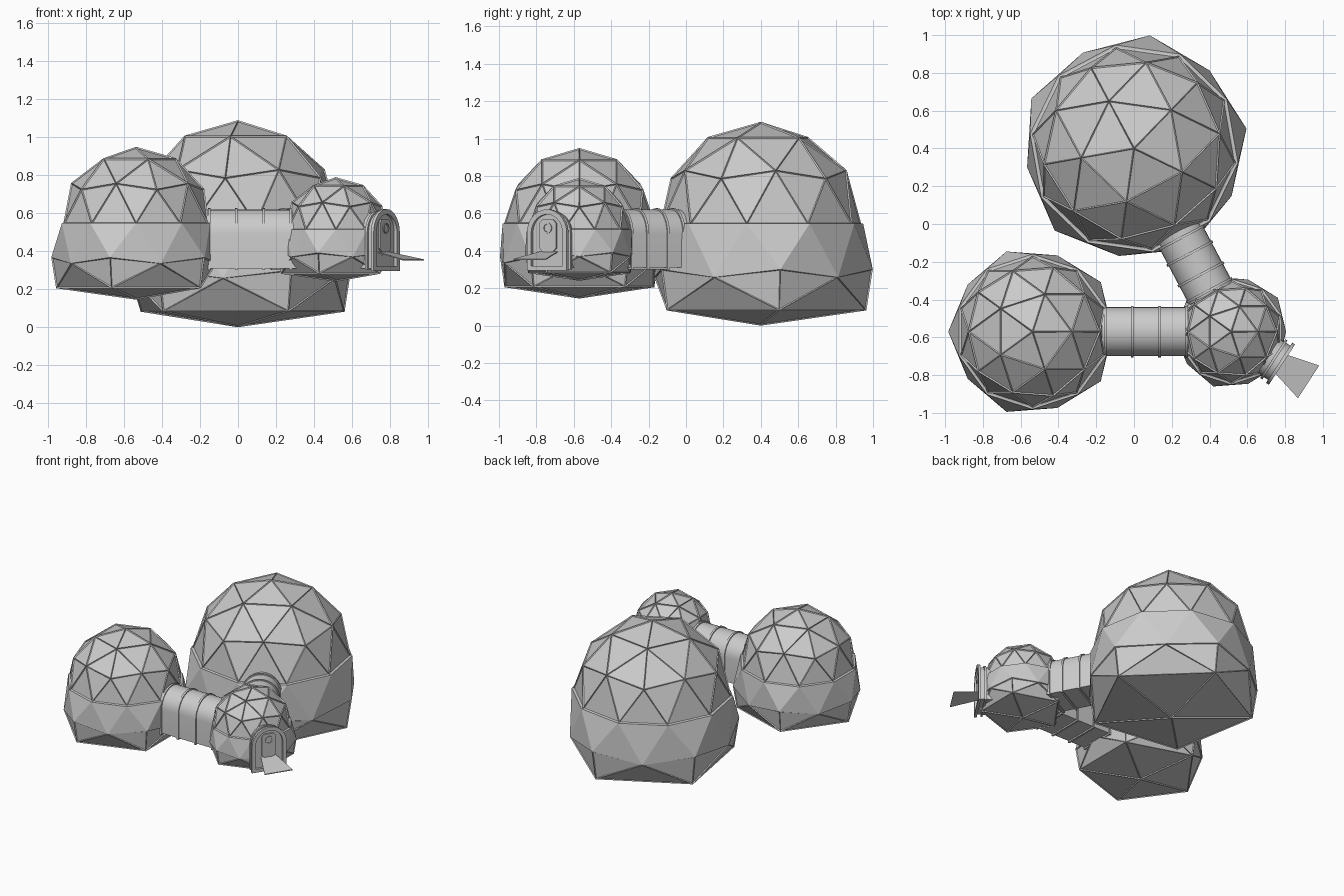
import bpy, bmesh
from math import sin, cos, pi, radians, atan2, hypot, degrees
from mathutils import Matrix, Vector

if "Cube" in bpy.data.objects:
    bpy.data.objects.remove(bpy.data.objects["Cube"])

A = (0.0, 0.40, 0.545, 0.545)      # x, y, z, radius of each pod
B = (-0.537, -0.57, 0.5475, 0.4025)
C = (0.515, -0.57, 0.515, 0.275)


def finish(bm, name, smooth=False):
    bmesh.ops.recalc_face_normals(bm, faces=bm.faces)
    me = bpy.data.meshes.new(name)
    bm.to_mesh(me)
    bm.free()
    ob = bpy.data.objects.new(name, me)
    bpy.context.collection.objects.link(ob)
    if smooth:
        bpy.ops.object.select_all(action='DESELECT')
        bpy.context.view_layer.objects.active = ob
        ob.select_set(True)
        bpy.ops.object.shade_smooth_by_angle(angle=radians(30))
    return ob


def geodesic(keep_upper):
    """Unit geodesic sphere, cut in half along its equator."""
    bm = bmesh.new()
    bmesh.ops.create_icosphere(bm, subdivisions=2, radius=1)
    drop = [f for f in bm.faces if (f.calc_center_median().z > 0) != keep_upper]
    bmesh.ops.delete(bm, geom=drop, context='FACES')
    return bm


def panels(bm, faces):
    """Sunken triangular panels that leave struts along the edges."""
    bmesh.ops.recalc_face_normals(bm, faces=bm.faces)
    bmesh.ops.inset_individual(bm, faces=faces, thickness=0.009, depth=-0.007)


def pod(name, spec, rot):
    x, y, z, r = spec
    place = Matrix.Translation((x, y, z)) @ Matrix.Rotation(radians(rot), 4, 'Z')
    # Strutted dome
    bm = geodesic(True)
    bmesh.ops.scale(bm, vec=(r, r, r), verts=bm.verts)
    panels(bm, bm.faces[:])
    bm.transform(place)
    finish(bm, name + "_dome")
    # Flared skirt and shallow pointed floor
    bm = geodesic(False)
    for v in bm.verts:
        rad = hypot(v.co.x, v.co.y)
        if rad < 0.01:
            continue
        if v.co.z > -0.01:
            k = 1.02
        elif v.co.z > -0.6:
            k = 1.24
        else:
            k = 1.99
        v.co.x *= k
        v.co.y *= k
    bmesh.ops.scale(bm, vec=(r, r, r), verts=bm.verts)
    rim = [e for e in bm.edges if e.is_boundary]
    low = [f for f in bm.faces if sum(v.co.z < -0.4 * r for v in f.verts) == 3]
    panels(bm, low)
    ledge = bmesh.ops.extrude_edge_only(bm, edges=rim)["geom"]
    for v in ledge:
        if isinstance(v, bmesh.types.BMVert):
            v.co.x *= 0.95
            v.co.y *= 0.95
    bm.transform(place)
    finish(bm, name + "_skirt")


def frame(origin, ang):
    """Local axes: x = across, y = outward along ang, z = up."""
    m = Matrix.Rotation(ang - pi / 2, 4, 'Z')
    m.translation = Vector((origin[0], origin[1], 0))
    return m


def arch(hw, z0, z1, n=14):
    """Flat-bottomed arch outline with a round top."""
    zc = z1 - hw
    return [(-hw, z0), (hw, z0)] + [
        (hw * cos(pi * i / n), zc + hw * sin(pi * i / n)) for i in range(n + 1)]


def prism(name, outline, d0, d1, m, hole=None, smooth=True):
    """Extrude an outline from d0 to d1; an optional hole of equal count makes a frame."""
    bm = bmesh.new()
    n = len(outline)

    def ring(pts, d):
        return [bm.verts.new((p[0], d, p[1])) for p in pts]

    def bridge(a, b):
        for i in range(n):
            j = (i + 1) % n
            bm.faces.new((a[i], a[j], b[j], b[i]))

    a, b = ring(outline, d0), ring(outline, d1)
    bridge(a, b)
    if hole:
        c, d = ring(hole, d0), ring(hole, d1)
        bridge(c, d)
        bridge(a, c)
        bridge(b, d)
    else:
        bm.faces.new(a)
        bm.faces.new(b)
    bm.transform(m)
    return finish(bm, name, smooth)


def tunnel(name, p, q, d0, d1, ribs):
    m = frame(p, atan2(q[1] - p[1], q[0] - p[0]))
    prism(name, arch(0.13, 0.31, 0.62), d0, d1, m)
    for i, d in enumerate(ribs):
        prism(f"{name}_rib_{i}", arch(0.137, 0.30, 0.628), d - 0.007, d + 0.007, m)


# Three pods, each turned to face its tunnel
pod("large_pod", A, 118)
pod("medium_pod", B, 0)
pod("small_pod", C, 0)

# Connecting tunnels
tunnel("side_tunnel", B, C, 0.33, 0.85, (0.385, 0.527, 0.672, 0.815))
tunnel("rear_tunnel", A, C, 0.46, 0.87, (0.535, 0.63, 0.755, 0.85))

# Entrance porch: body, two flanges and the recessed door
door = frame(C, radians(-33))
prism("porch", arch(0.108, 0.31, 0.605), 0.16, 0.302, door)
prism("porch_back_flange", arch(0.122, 0.30, 0.615), 0.262, 0.276, door)
prism("porch_front_flange", arch(0.127, 0.295, 0.622), 0.302, 0.32, door,
      arch(0.1, 0.32, 0.595))
w, c, lo, hi = 0.053, 0.02, 0.395, 0.568
prism("door", [(-w + c, lo), (w - c, lo), (w, lo + c), (w, hi - c),
               (w - c, hi), (-w + c, hi), (-w, hi - c), (-w, lo + c)],
      0.29, 0.312, door, smooth=False)


def circle(r, n=16):
    return [(r * cos(2 * pi * i / n), 0.522 + r * sin(2 * pi * i / n)) for i in range(n)]


prism("door_window_rim", circle(0.028), 0.308, 0.318, door, circle(0.021))

# Flared ramp in front of the door
bm = bmesh.new()
top = [(-0.055, 0.30, 0.397), (0.055, 0.30, 0.397), (0.103, 0.488, 0.357), (-0.103, 0.488, 0.357)]
up = [bm.verts.new(p) for p in top]
dn = [bm.verts.new((p[0], p[1], p[2] - 0.006)) for p in top]
bm.faces.new(up)
bm.faces.new(dn)
for i in range(4):
    j = (i + 1) % 4
    bm.faces.new((up[i], up[j], dn[j], dn[i]))
bm.transform(door)
finish(bm, "ramp")
